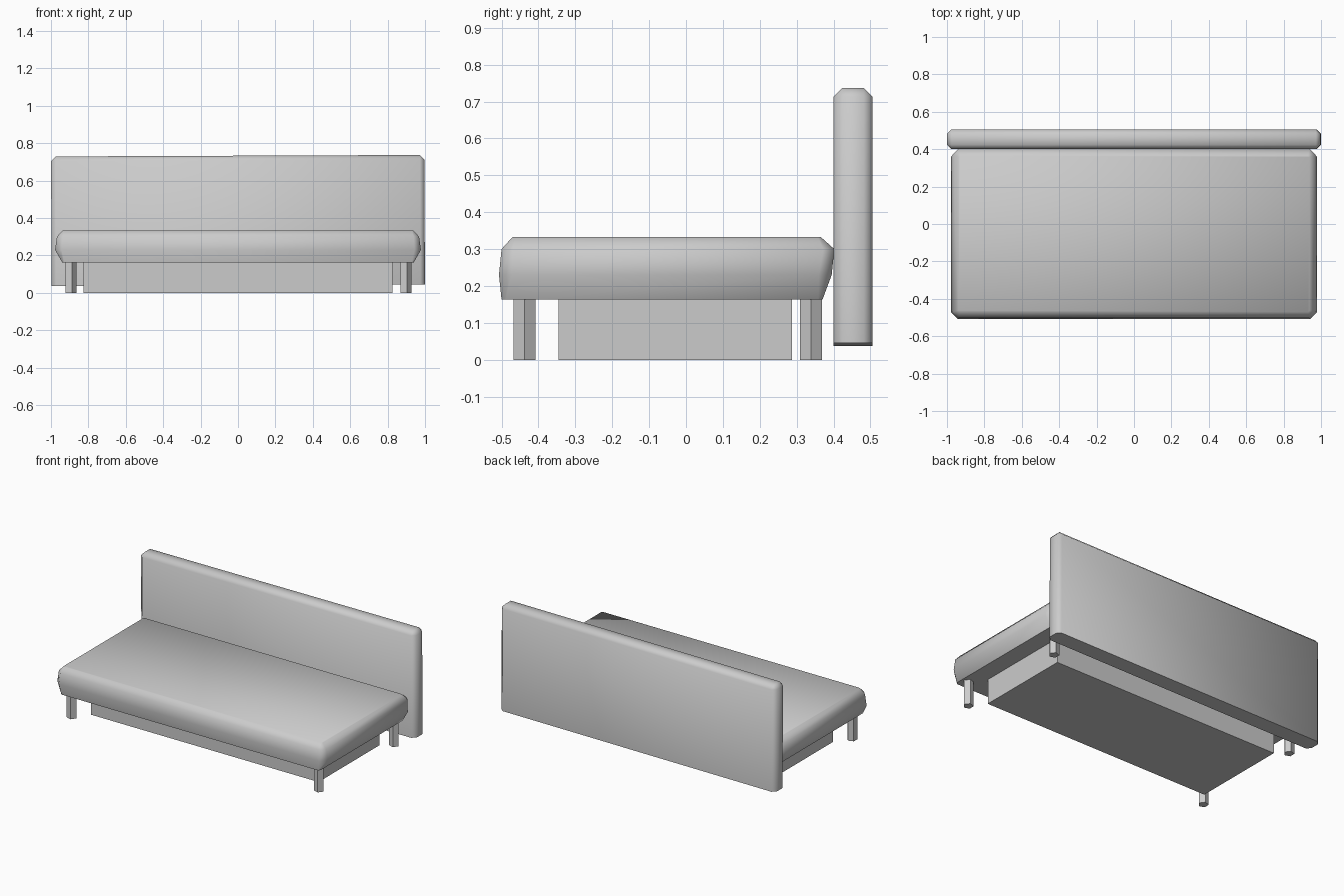
import bpy, bmesh, math

cube = bpy.data.objects.get("Cube")
if cube:
    bpy.data.objects.remove(cube, do_unlink=True)

grey = bpy.data.materials.new("light_grey")
grey.use_nodes = True
colour = (0.6, 0.6, 0.6, 1)
grey.diffuse_color = colour
grey.node_tree.nodes["Principled BSDF"].inputs["Base Color"].default_value = colour


def add_object(name, bm, smooth_angle=None):
    bmesh.ops.recalc_face_normals(bm, faces=bm.faces)
    mesh = bpy.data.meshes.new(name)
    bm.to_mesh(mesh)
    bm.free()
    mesh.materials.append(grey)
    obj = bpy.data.objects.new(name, mesh)
    bpy.context.collection.objects.link(obj)
    if smooth_angle:
        bpy.ops.object.select_all(action='DESELECT')
        obj.select_set(True)
        bpy.context.view_layer.objects.active = obj
        bpy.ops.object.shade_smooth_by_angle(angle=math.radians(smooth_angle))
    return obj


def box(low, high):
    bm = bmesh.new()
    bmesh.ops.create_cube(bm, size=1)
    for v in bm.verts:
        v.co = [a if c < 0 else b for c, a, b in zip(v.co, low, high)]
    return bm


def loft(rings):
    bm = bmesh.new()
    loops = [[bm.verts.new(p) for p in ring] for ring in rings]
    for a, b in zip(loops, loops[1:]):
        for i in range(len(a)):
            j = (i + 1) % len(a)
            bm.faces.new((a[i], a[j], b[j], b[i]))
    bm.faces.new(loops[0])
    bm.faces.new(loops[-1])
    return bm


def clipped_rectangle(x, front, back, z, cut):
    return [(-x + cut, front, z), (x - cut, front, z), (x, front + cut, z), (x, back - cut, z),
            (x - cut, back, z), (-x + cut, back, z), (-x, back - cut, z), (-x, front + cut, z)]


# Cushioned seat: half width, front, back, height, corner cut
levels = [(0.94, -0.50, 0.37, 0.163, 0.012), (0.978, -0.507, 0.395, 0.23, 0.035),
          (0.968, -0.50, 0.402, 0.30, 0.03), (0.938, -0.47, 0.365, 0.333, 0.008)]
add_object("seat", loft([clipped_rectangle(*level) for level in levels]), 60)

# Backrest: chamfered on the top and ends, plain along the bottom, hung slightly askew
half_height = 0.346
bm = box((-0.998, -0.053, -half_height), (0.998, 0.053, half_height))
edges = [e for e in bm.edges if max(v.co.z for v in e.verts) > 0]
bmesh.ops.bevel(bm, geom=edges, offset=0.024, offset_type='OFFSET', segments=1, affect='EDGES')
backrest = add_object("backrest", bm, 60)
backrest.location = (0, 0.453, 0.387)
backrest.rotation_euler.y = -0.004

# Storage box under the seat
add_object("base_box", box((-0.825, -0.345, 0), (0.825, 0.287, 0.17)))

# Five-sided legs
radius = 0.0315
for x, side in ((-0.896, "right"), (0.895, "left")):
    for y, end in ((-0.438, "front"), (0.339, "back")):
        rings = [[(x + radius * math.cos(i * math.tau / 5),
                   y + radius * math.sin(i * math.tau / 5), z) for i in range(5)]
                 for z in (0, 0.17)]
        add_object(f"{end}_{side}_leg", loft(rings))
